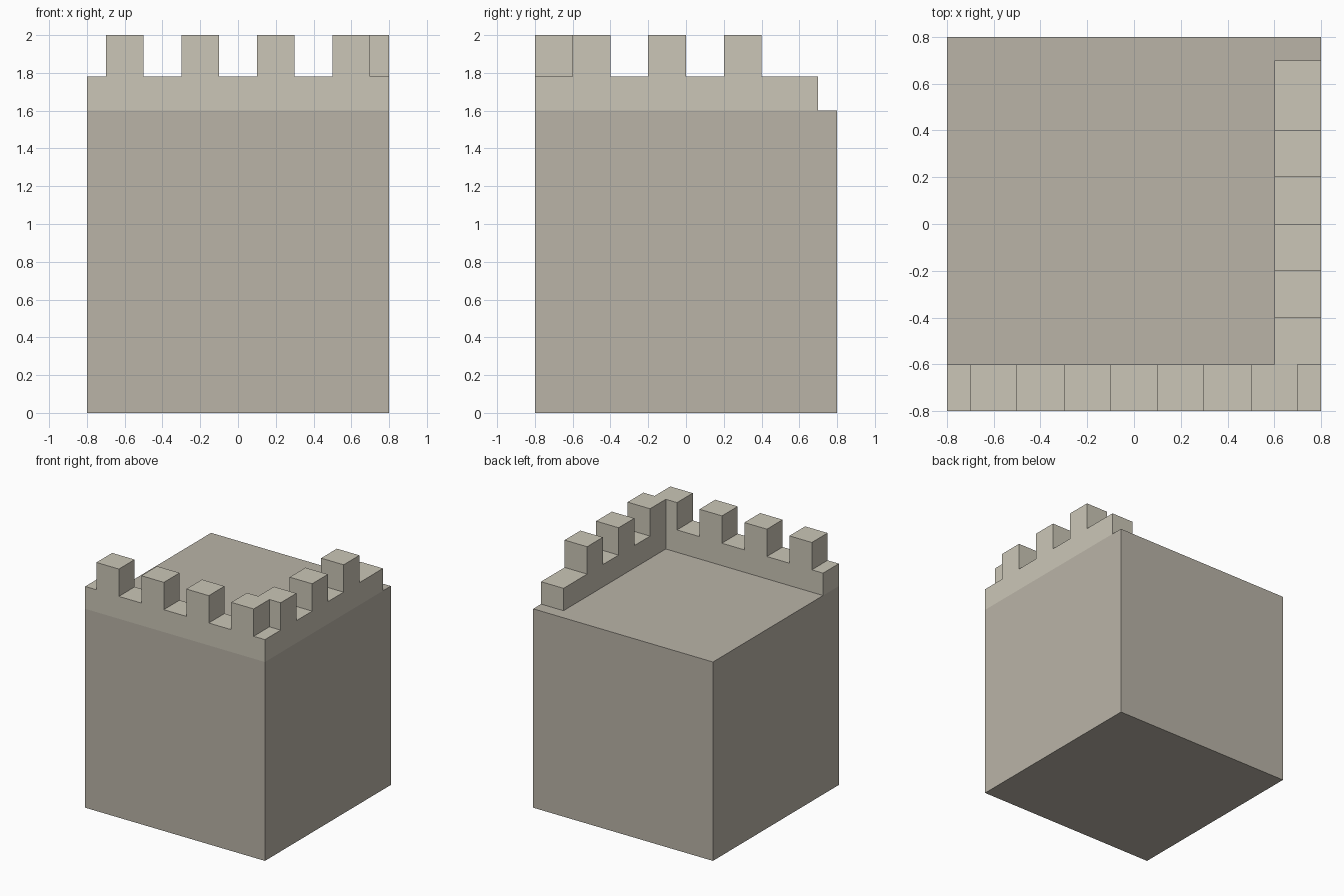
import bpy, bmesh
from mathutils import Vector

if "Cube" in bpy.data.objects:
    bpy.data.objects.remove(bpy.data.objects["Cube"])

BASE_TOP, WALL_TOP, MERLON_TOP = 1.6, 1.78, 2.0
HALF, THICK, MERLON = 0.8, 0.2, 0.2


def material(name, color):
    mat = bpy.data.materials.new(name)
    mat.diffuse_color = color
    mat.use_nodes = True
    mat.node_tree.nodes["Principled BSDF"].inputs["Base Color"].default_value = mat.diffuse_color
    return mat


def finish(bm, name, mat):
    bmesh.ops.recalc_face_normals(bm, faces=bm.faces)
    mesh = bpy.data.meshes.new(name)
    bm.to_mesh(mesh)
    bm.free()
    mesh.materials.append(mat)
    obj = bpy.data.objects.new(name, mesh)
    bpy.context.collection.objects.link(obj)
    return obj


def battlement(name, start, end, merlons, place, depth, mat):
    """Extrude a crenellated outline; place() maps (along, z) to 3D."""
    outline = [(start, BASE_TOP), (start, WALL_TOP)]
    for a in merlons:
        b = a + MERLON
        outline += [(a, WALL_TOP), (a, MERLON_TOP), (b, MERLON_TOP), (b, WALL_TOP)]
    outline += [(end, WALL_TOP), (end, BASE_TOP)]
    # Drop a repeated point where a merlon begins at the wall end
    points = [p for i, p in enumerate(outline) if p != outline[i - 1]]
    bm = bmesh.new()
    face = bm.faces.new([bm.verts.new(place(s, z)) for s, z in points])
    grown = bmesh.ops.extrude_face_region(bm, geom=[face], use_keep_orig=True)
    verts = [g for g in grown["geom"] if isinstance(g, bmesh.types.BMVert)]
    bmesh.ops.translate(bm, verts=verts, vec=Vector(depth))
    return finish(bm, name, mat)


stone = material("stone", (0.49, 0.456, 0.39, 1))
light_stone = material("light_stone", (0.597, 0.565, 0.474, 1))

# Solid tower block
bm = bmesh.new()
bmesh.ops.create_cube(bm, size=1.6)
bmesh.ops.translate(bm, verts=bm.verts, vec=(0, 0, BASE_TOP / 2))
finish(bm, "tower_block", stone)

# Front battlement with four merlons
battlement("front_battlement", -HALF, HALF, [-0.7, -0.3, 0.1, 0.5],
           lambda s, z: (s, -HALF, z), (0, THICK, 0), light_stone)

# Right battlement with three merlons, stopping short of the back edge
battlement("right_battlement", -HALF + THICK, 0.7, [-0.6, -0.2, 0.2],
           lambda s, z: (HALF, s, z), (-THICK, 0, 0), light_stone)
